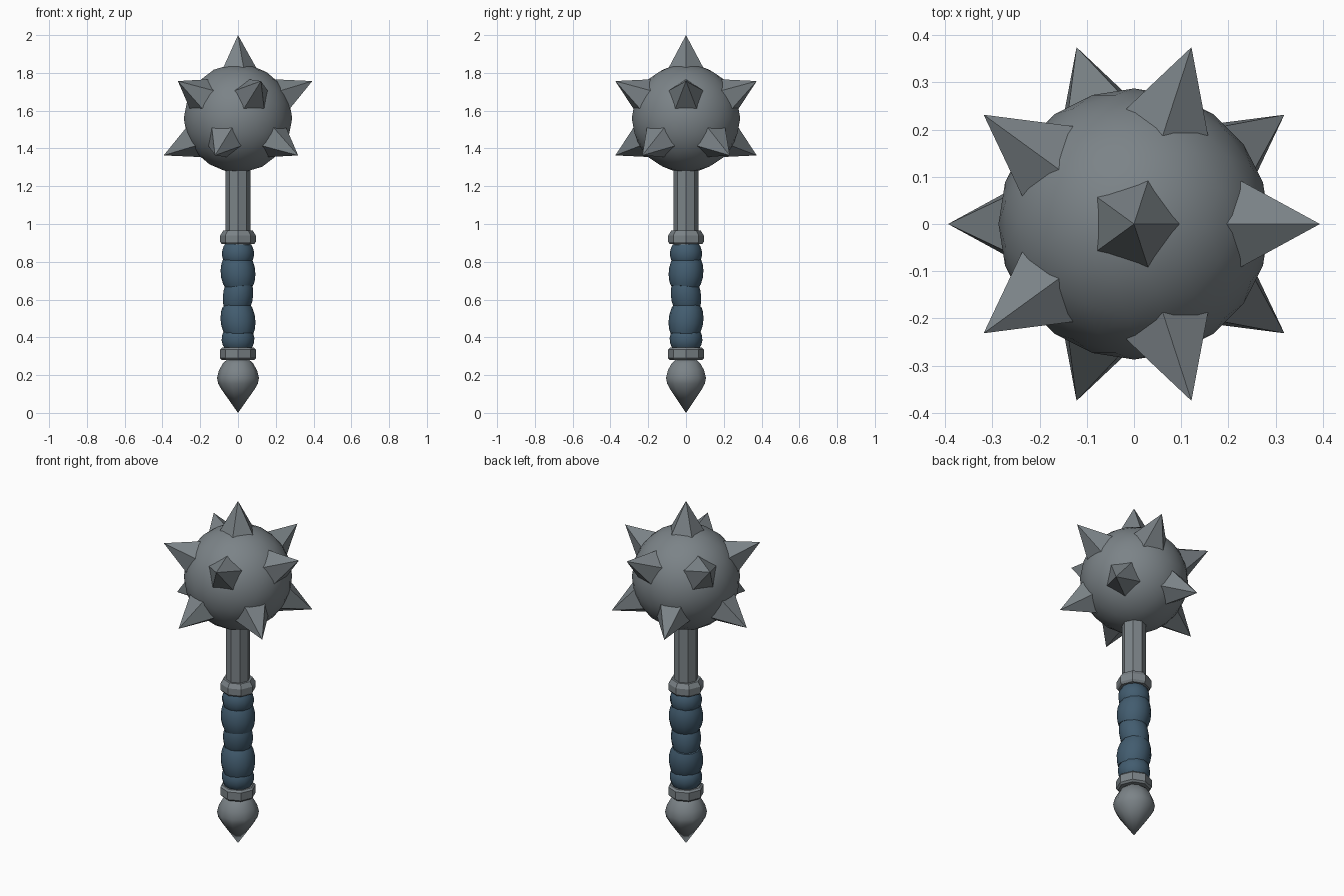
import bpy, bmesh, math
from mathutils import Vector, Matrix

if "Cube" in bpy.data.objects:
    bpy.data.objects.remove(bpy.data.objects["Cube"], do_unlink=True)


def material(name, rgb):
    m = bpy.data.materials.new(name)
    m.use_nodes = True
    m.diffuse_color = (*rgb, 1)
    m.node_tree.nodes["Principled BSDF"].inputs["Base Color"].default_value = (*rgb, 1)
    return m


steel = material("steel grey", (0.20, 0.228, 0.245))
leather = material("blue leather", (0.055, 0.108, 0.16))


def add_object(name, bm, mat, smooth_angle=None):
    bmesh.ops.recalc_face_normals(bm, faces=bm.faces)
    mesh = bpy.data.meshes.new(name)
    bm.to_mesh(mesh)
    bm.free()
    mesh.materials.append(mat)
    ob = bpy.data.objects.new(name, mesh)
    bpy.context.collection.objects.link(ob)
    if smooth_angle:
        bpy.ops.object.select_all(action='DESELECT')
        ob.select_set(True)
        bpy.context.view_layer.objects.active = ob
        bpy.ops.object.shade_smooth_by_angle(angle=math.radians(smooth_angle))
    return ob


def lathe(name, profile, sides, mat, smooth_angle=None):
    """Turn (radius, height) points around the z axis and cap the ends."""
    bm = bmesh.new()
    rings = []
    for r, z in profile:
        rings.append([bm.verts.new((r * math.cos(math.tau * i / sides),
                                    r * math.sin(math.tau * i / sides), z))
                      for i in range(sides)])
    for a, b in zip(rings, rings[1:]):
        for i in range(sides):
            j = (i + 1) % sides
            bm.faces.new((a[i], a[j], b[j], b[i]))
    bm.faces.new(rings[0])
    bm.faces.new(rings[-1])
    bmesh.ops.remove_doubles(bm, verts=bm.verts, dist=0.0005)
    return add_object(name, bm, mat, smooth_angle)


# Round head
centre = Vector((0, 0, 1.56))
bm = bmesh.new()
bmesh.ops.create_icosphere(bm, subdivisions=3, radius=0.287,
                           matrix=Matrix.Translation(centre))
add_object("head_ball", bm, steel, 40)

# Five-sided spikes at the icosahedron corners, except where the shaft enters
corners = bmesh.new()
bmesh.ops.create_icosphere(corners, subdivisions=1, radius=1)
directions = [v.co.normalized() for v in corners.verts if v.co.z > -0.9]
corners.free()
for n, d in enumerate(directions, 1):
    # one base corner points up the ball; the top spike points to +x
    side = Vector((1, 0, 0)) if d.z > 0.9 else Vector((0, 0, 1))
    if d.z < 0:
        side = -side
    u = (side - d * side.dot(d)).normalized()
    w = d.cross(u)
    bm = bmesh.new()
    base = []
    for i in range(5):
        a = math.tau * i / 5
        base.append(bm.verts.new(centre + d * 0.268
                                 + (u * math.cos(a) + w * math.sin(a)) * 0.096))
    tip = bm.verts.new(centre + d * 0.44)
    bm.faces.new(base)
    for i in range(5):
        bm.faces.new((base[i], base[(i + 1) % 5], tip))
    add_object(f"spike_{n}", bm, steel)

# Shaft and collars
lathe("shaft", [(0.065, 0.3), (0.065, 1.32)], 8, steel)
lathe("upper_collar", [(0.085, 0.893), (0.094, 0.905), (0.094, 0.94), (0.078, 0.965)], 8, steel)
lathe("lower_collar", [(0.085, 0.28), (0.095, 0.29), (0.095, 0.335), (0.085, 0.345)], 8, steel)

# Leather grip: tilted, overlapping bulging wraps
wraps = [(0.34, 0.44, 0.086, 3), (0.41, 0.57, 0.091, -7), (0.545, 0.695, 0.079, 7),
         (0.665, 0.82, 0.091, -5), (0.79, 0.895, 0.084, 3)]
for n, (low, high, r, tilt) in enumerate(wraps, 1):
    h = high - low
    barrel = [(r * k, (t - 0.5) * h) for t, k in
              ((0, 0.8), (0.15, 0.92), (0.38, 1), (0.62, 1), (0.85, 0.92), (1, 0.8))]
    wrap = lathe(f"grip_wrap_{n}", barrel, 12, leather, 50)
    wrap.location.z = (low + high) / 2
    wrap.rotation_euler = (math.radians(tilt), math.radians(tilt), 0)

# Pointed pommel
lathe("pommel", [(0, 0), (0.088, 0.125), (0.105, 0.155), (0.111, 0.185),
                 (0.101, 0.225), (0.08, 0.262), (0.055, 0.285)], 10, steel, 50)
